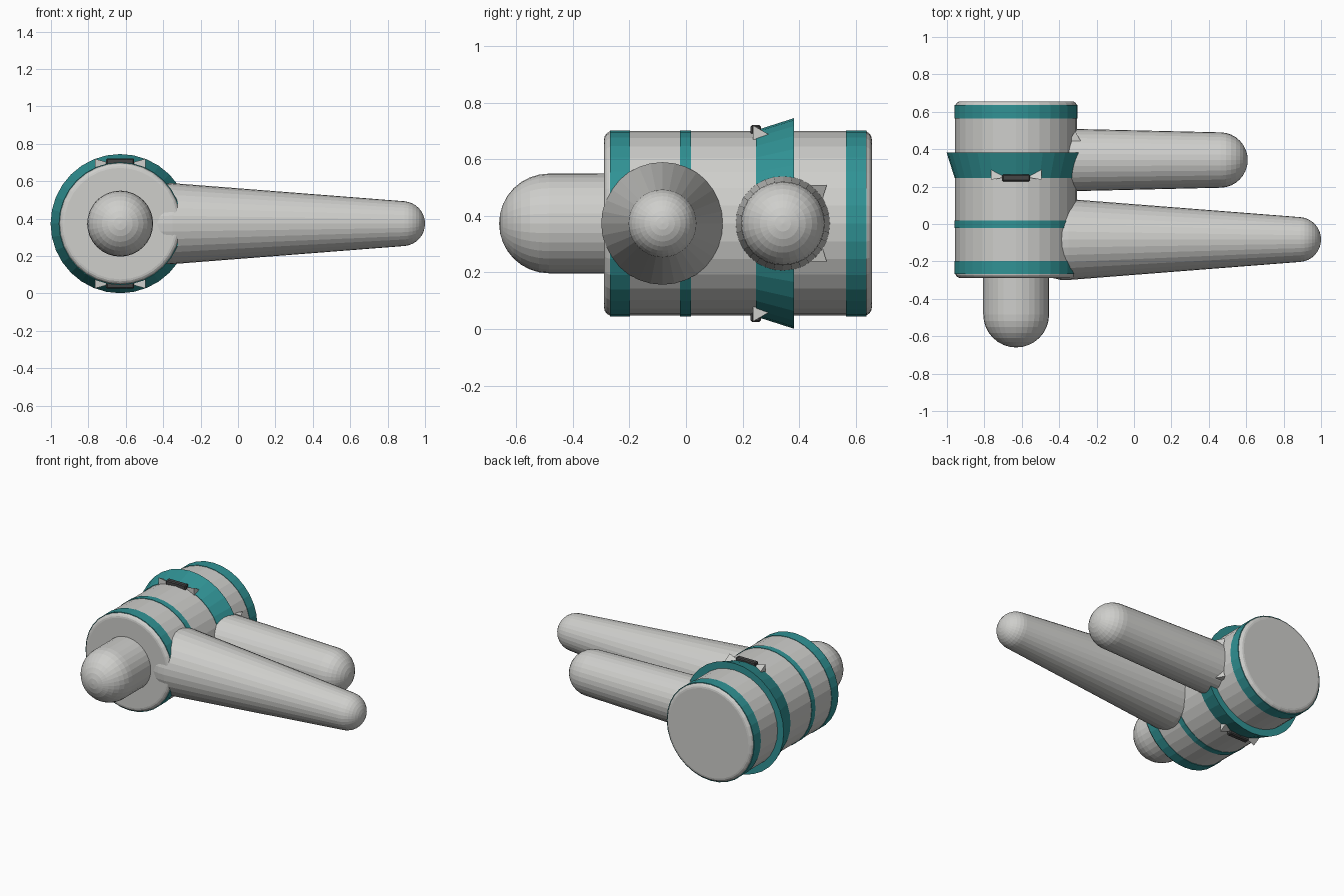
import bpy
import bmesh
from math import sin, cos, pi, asin
from mathutils import Matrix, Vector

if "Cube" in bpy.data.objects:
    bpy.data.objects.remove(bpy.data.objects["Cube"])


def material(name, colour):
    m = bpy.data.materials.new(name)
    m.use_nodes = True
    m.diffuse_color = (*colour, 1)
    m.node_tree.nodes["Principled BSDF"].inputs["Base Color"].default_value = (*colour, 1)
    return m


GREY = material("light grey", (0.62, 0.62, 0.60))
TEAL = material("teal", (0.03, 0.29, 0.30))
DARK = material("dark grey", (0.06, 0.06, 0.06))

HUB = Vector((-0.63, 0, 0.373))   # drum axis runs along y through here
ALONG_Y = Matrix.Rotation(-pi / 2, 4, "X")
ALONG_X = Matrix.Rotation(pi / 2, 4, "Y")


def finish(bm, name, mat, matrix):
    bmesh.ops.recalc_face_normals(bm, faces=bm.faces)
    mesh = bpy.data.meshes.new(name)
    bm.to_mesh(mesh)
    bm.free()
    mesh.transform(matrix)
    mesh.materials.append(mat)
    obj = bpy.data.objects.new(name, mesh)
    bpy.context.collection.objects.link(obj)
    return obj


def lathe(name, profile, mat, matrix, steps=32):
    """Spin (radius, height) points around local z."""
    bm = bmesh.new()
    verts = [bm.verts.new((r, 0, h)) for r, h in profile]
    edges = [bm.edges.new(pair) for pair in zip(verts, verts[1:])]
    bmesh.ops.spin(bm, geom=verts + edges, axis=(0, 0, 1), cent=(0, 0, 0),
                   angle=2 * pi, steps=steps, use_duplicate=False)
    bmesh.ops.remove_doubles(bm, verts=bm.verts, dist=0.0002)
    return finish(bm, name, mat, matrix)


def capsule(name, r0, h0, r1, h1, mat, matrix, rings=8):
    """Tapered rod with a ball of radius r0 at h0 and r1 at h1."""
    tilt = asin((r0 - r1) / (h1 - h0))
    low = [-pi / 2 + (tilt + pi / 2) * i / rings for i in range(rings + 1)]
    high = [tilt + (pi / 2 - tilt) * i / rings for i in range(rings + 1)]
    profile = [(r0 * cos(a), h0 + r0 * sin(a)) for a in low]
    profile += [(r1 * cos(a), h1 + r1 * sin(a)) for a in high]
    lathe(name, profile, mat, matrix)


# Drum with rounded rims
drum_matrix = Matrix.Translation(HUB) @ ALONG_Y
R, BEVEL, FRONT, BACK = 0.326, 0.028, -0.289, 0.656
arc = [i * pi / 8 for i in range(5)]
front_rim = [(R - BEVEL + BEVEL * sin(a), FRONT + BEVEL - BEVEL * cos(a)) for a in arc]
back_rim = [(R - BEVEL + BEVEL * cos(a), BACK - BEVEL + BEVEL * sin(a)) for a in arc]
lathe("drum", [(0, FRONT)] + front_rim + back_rim + [(0, BACK)], GREY, drum_matrix)

# Teal bands and flared collar
for name, y0, y1 in (("front_band", -0.268, -0.197),
                     ("middle_band", -0.021, 0.018),
                     ("back_band", 0.565, 0.637)):
    lathe(name, [(0.29, y0), (0.329, y0), (0.329, y1), (0.29, y1)], TEAL, drum_matrix)
lathe("collar", [(0.3, 0.247), (0.329, 0.247), (0.372, 0.382), (0.3, 0.382)],
      TEAL, drum_matrix)

# Front post and the two side arms
capsule("front_post", 0.1765, 0.2, 0.176, 0.484, GREY,
        Matrix.Translation(HUB) @ Matrix.Rotation(pi / 2, 4, "X"))
capsule("long_arm", 0.217, -0.367, 0.12, 0.88, GREY,
        Matrix.Translation((0, -0.083, HUB.z)) @ ALONG_X)
capsule("short_arm", 0.167, -0.35, 0.148, 0.46, GREY,
        Matrix.Translation((0, 0.342, HUB.z)) @ ALONG_X)


# Small clips: a dark bar with a three-sided horn at each end
def clip(name, angle, y):
    base = (Matrix.Translation(HUB + Vector((0, y, 0)))
            @ Matrix.Rotation(angle, 4, "Y"))
    bm = bmesh.new()
    bmesh.ops.create_cube(bm, size=1, matrix=Matrix.Diagonal((0.15, 0.036, 0.034, 1)))
    bmesh.ops.bevel(bm, geom=bm.edges[:], offset=0.006, segments=1, affect="EDGES")
    finish(bm, name + "_bar", DARK, base @ Matrix.Translation((0, 0, 0.331)))
    for side, label in ((1, "_horn_a"), (-1, "_horn_b")):
        bm = bmesh.new()
        bmesh.ops.create_cone(bm, cap_ends=True, segments=3, radius1=0.014,
                              radius2=0.036, depth=0.07)
        finish(bm, name + label, GREY,
               base @ Matrix.Translation((side * 0.1, 0.009, 0.315))
               @ Matrix.Rotation(side * pi / 2, 4, "Y"))


clip("top_clip", 0, 0.246)
clip("bottom_clip", pi, 0.246)
clip("side_clip", pi / 2, 0.452)
